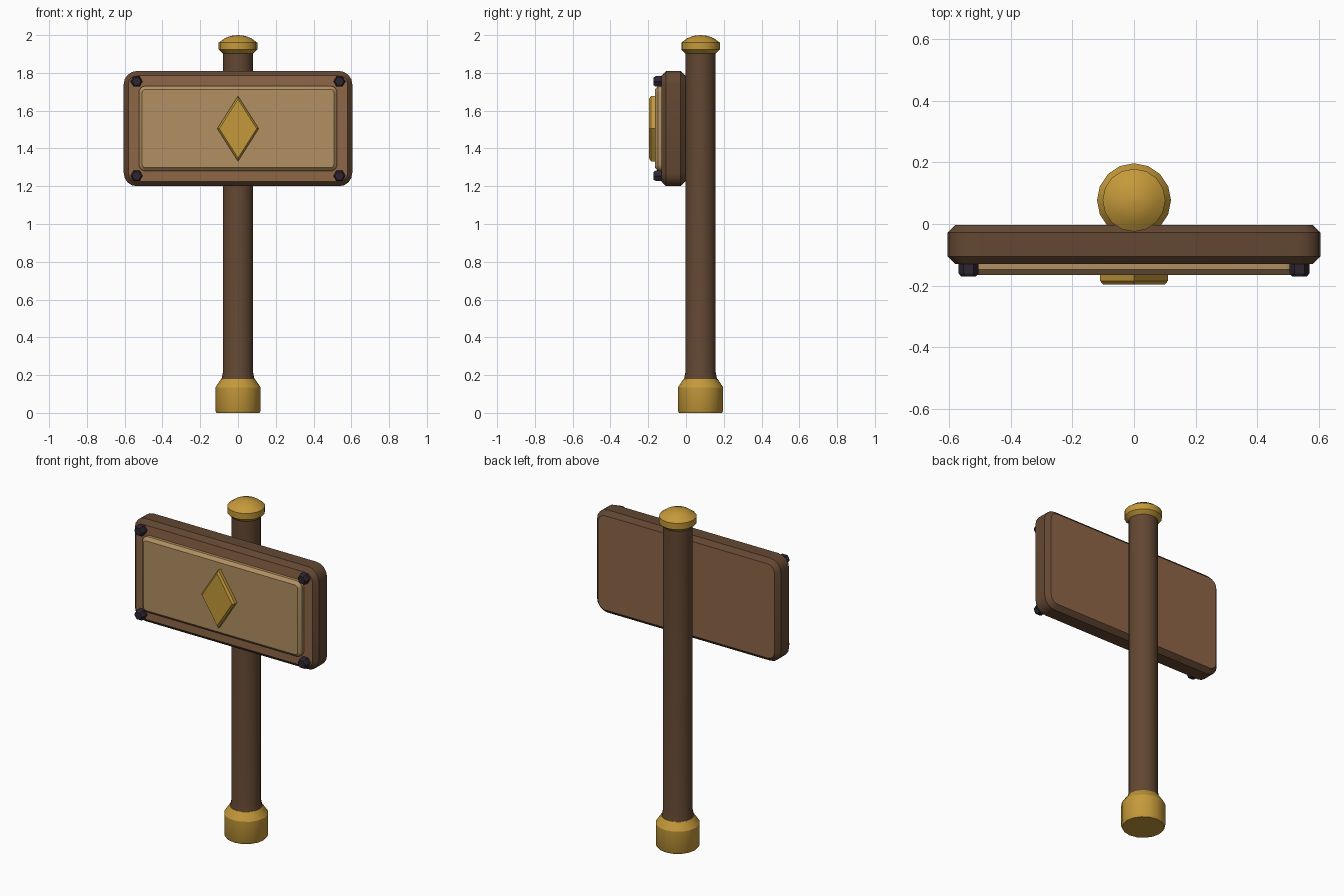
import bpy, bmesh, math

if "Cube" in bpy.data.objects:
    bpy.data.objects.remove(bpy.data.objects["Cube"])

def mat(name, r, g, b):
    m = bpy.data.materials.new(name)
    lin = lambda c: ((c / 255 + 0.055) / 1.055) ** 2.4
    m.diffuse_color = (lin(r), lin(g), lin(b), 1)
    m.use_nodes = True
    m.node_tree.nodes["Principled BSDF"].inputs["Base Color"].default_value = m.diffuse_color
    return m

DARK = mat("dark wood", 99, 71, 50)
WOOD = mat("light wood", 142, 102, 72)
TAN = mat("tan panel", 177, 144, 98)
GOLD = mat("gold", 196, 153, 58)
IRON = mat("dark iron", 46, 38, 49)

POST_Y = 0.077
MID_Z = 1.505

def finish(name, bm, *mats):
    bmesh.ops.remove_doubles(bm, verts=bm.verts, dist=1e-5)
    bmesh.ops.recalc_face_normals(bm, faces=bm.faces)
    me = bpy.data.meshes.new(name)
    bm.to_mesh(me)
    bm.free()
    ob = bpy.data.objects.new(name, me)
    bpy.context.collection.objects.link(ob)
    for m in mats:
        me.materials.append(m)
    bpy.ops.object.select_all(action='DESELECT')
    ob.select_set(True)
    bpy.context.view_layer.objects.active = ob
    bpy.ops.object.shade_smooth_by_angle(angle=math.radians(30))
    return ob

def loft(loops):
    """Skin a stack of equal-length point loops and cap both ends."""
    bm = bmesh.new()
    rings = [[bm.verts.new(p) for p in loop] for loop in loops]
    n = len(rings[0])
    for a, b in zip(rings, rings[1:]):
        for i in range(n):
            j = (i + 1) % n
            bm.faces.new((a[i], a[j], b[j], b[i]))
    bm.faces.new(rings[0])
    bm.faces.new(rings[-1])
    return bm

def turned(name, profile, m, sides=16):
    ang = [2 * math.pi * i / sides for i in range(sides)]
    finish(name, loft([[(r * math.cos(a), POST_Y + r * math.sin(a), z) for a in ang]
                       for r, z in profile]), m)

def rounded(w, h, r, inset, y, seg=4):
    """Rounded rectangle in the xz plane, half sizes w and h."""
    pts = []
    for k, (sx, sz) in enumerate([(1, 1), (-1, 1), (-1, -1), (1, -1)]):
        for i in range(seg + 1):
            a = math.pi / 2 * (k + i / seg)
            pts.append((sx * (w - r) + (r - inset) * math.cos(a), y,
                        MID_Z + sz * (h - r) + (r - inset) * math.sin(a)))
    return pts

# post, foot and cap
turned("post", [(0.088, 0.17), (0.086, 0.185), (0.08, 0.215), (0.08, 1.92)], DARK)
turned("post_foot", [(0.114, 0), (0.12, 0.012), (0.12, 0.135), (0.09, 0.18)], GOLD)
turned("post_cap", [(0.08, 1.903), (0.102, 1.923), (0.102, 1.96), (0.07, 1.984),
                    (0.036, 1.996), (0.004, 2.0)], GOLD)

# board: dark chamfered rim, lighter front and back faces
board = finish("sign_board", loft([rounded(0.605, 0.305, 0.07, i, y) for i, y in
               [(0.025, -0.003), (0, -0.028), (0, -0.105), (0.025, -0.13)]]), DARK, WOOD)
for p in board.data.polygons:
    p.material_index = int(abs(p.normal.y) > 0.95)

# raised panel
finish("sign_panel", loft([rounded(0.525, 0.225, 0.035, i, y) for i, y in
       [(0, -0.125), (0, -0.148), (0.018, -0.165)]]), TAN)

# diamond emblem
finish("diamond", loft([[(0.11 * s, y, MID_Z), (0, y, MID_Z + 0.173 * s),
                         (-0.11 * s, y, MID_Z), (0, y, MID_Z - 0.173 * s)]
       for s, y in [(1, -0.16), (1, -0.185), (0.9, -0.197)]]), GOLD)

# hexagonal corner bolts
for sx, side in ((-1, "left"), (1, "right")):
    for sz, level in ((-1, "lower"), (1, "upper")):
        finish(f"bolt_{level}_{side}", loft([
            [(sx * 0.537 + r * math.cos(a), y, MID_Z + sz * 0.25 + r * math.sin(a))
             for a in [math.pi / 3 * i for i in range(6)]]
            for r, y in [(0.032, -0.125), (0.032, -0.16), (0.024, -0.171)]]), IRON)
